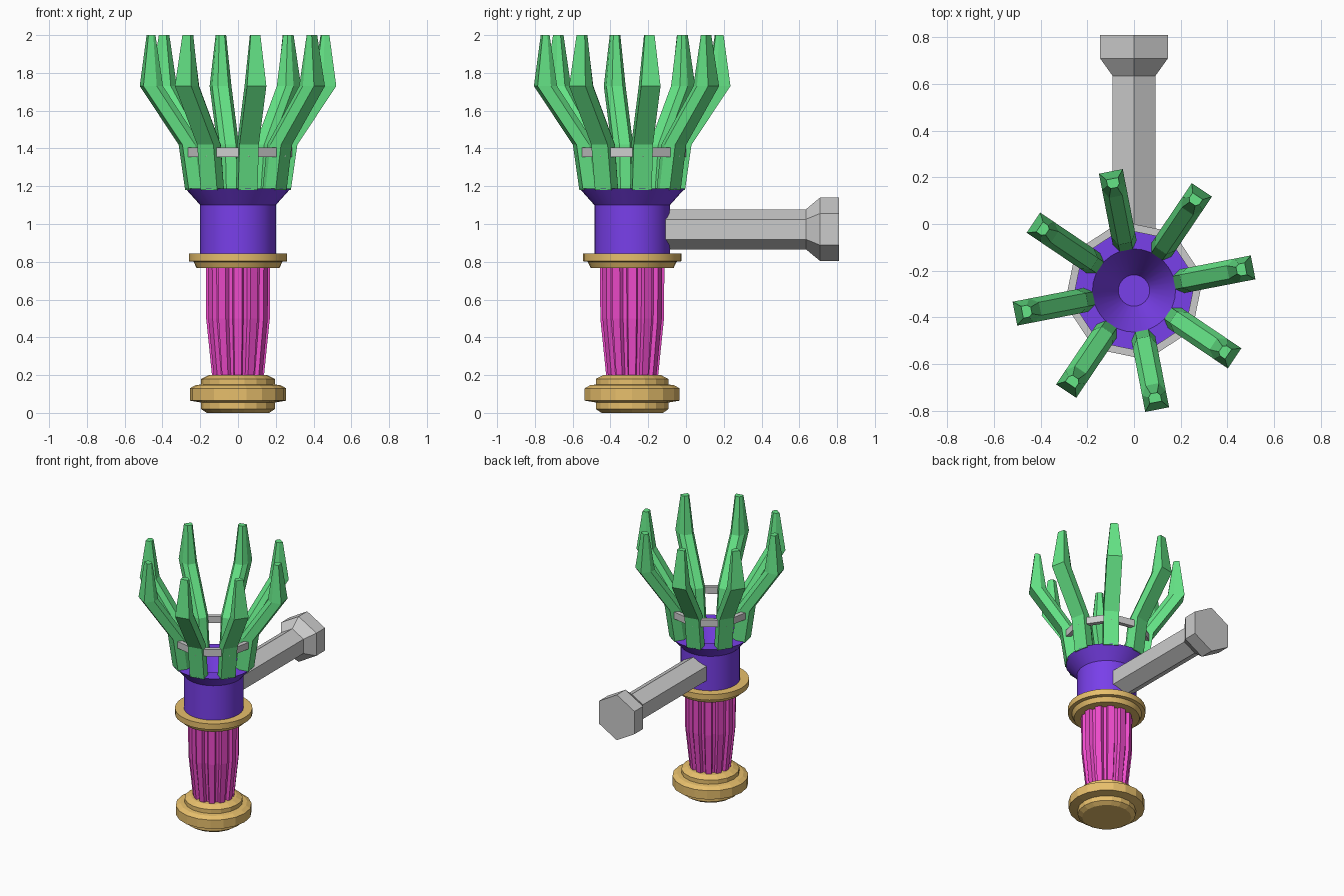
import bpy, bmesh
from math import sin, cos, pi, radians
from mathutils import Matrix, Vector

if "Cube" in bpy.data.objects:
    bpy.data.objects.remove(bpy.data.objects["Cube"])

AXIS_Y = -0.285


def material(name, rgb):
    m = bpy.data.materials.new(name)
    m.diffuse_color = (*rgb, 1)
    m.use_nodes = True
    m.node_tree.nodes["Principled BSDF"].inputs["Base Color"].default_value = m.diffuse_color
    return m


GOLD = material("gold", (0.80, 0.52, 0.15))
PINK = material("magenta", (0.86, 0.07, 0.60))
BLUE = material("blue", (0.19, 0.05, 0.82))
GREEN = material("green", (0.13, 0.78, 0.24))


def loft(name, rings, mat=None, matrix=Matrix(), closed=False, smooth=False):
    """Skin equal-length rings of points; cap the ends or close the loop."""
    bm = bmesh.new()
    rows = [[bm.verts.new(matrix @ Vector(p)) for p in ring] for ring in rings]
    n = len(rows[0])
    pairs = list(zip(rows, rows[1:]))
    if closed:
        pairs.append((rows[-1], rows[0]))
    else:
        bm.faces.new(rows[0][::-1])
        bm.faces.new(rows[-1])
    for a, b in pairs:
        for i in range(n):
            j = (i + 1) % n
            bm.faces.new((a[i], a[j], b[j], b[i]))
    bmesh.ops.recalc_face_normals(bm, faces=bm.faces)
    me = bpy.data.meshes.new(name)
    bm.to_mesh(me)
    bm.free()
    ob = bpy.data.objects.new(name, me)
    bpy.context.collection.objects.link(ob)
    if mat:
        me.materials.append(mat)
    if smooth:
        bpy.ops.object.select_all(action='DESELECT')
        ob.select_set(True)
        bpy.context.view_layer.objects.active = ob
        bpy.ops.object.shade_smooth_by_angle(angle=radians(25))
    return ob


def circle(r, z, n, start=0.0):
    return [(r * cos(start + 2 * pi * i / n), r * sin(start + 2 * pi * i / n), z)
            for i in range(n)]


def lathe(name, profile, n, mat=None, matrix=None, start=0.0, **kw):
    if matrix is None:
        matrix = Matrix.Translation((0, AXIS_Y, 0))
    return loft(name, [circle(r, z, n, start) for r, z in profile], mat, matrix, **kw)


# Stepped pommel at the bottom
lathe("pommel", [(0.165, 0), (0.195, 0.02), (0.195, 0.055), (0.255, 0.065),
                 (0.255, 0.13), (0.225, 0.147), (0.195, 0.15), (0.195, 0.18),
                 (0.155, 0.20)], 18, GOLD)


# Fluted grip: trapezoid ribs around a tapering column
def ribbed(r, z, ribs=12):
    pts = []
    for i in range(ribs):
        for frac, depth in ((0, 0), (0.5, 0), (0.62, 0.022), (0.88, 0.022)):
            a = 2 * pi * (i + frac - 0.25) / ribs
            pts.append(((r - depth) * cos(a), (r - depth) * sin(a), z))
    return pts


loft("grip", [ribbed(r, z) for r, z in ((0.138, 0.19), (0.17, 0.50), (0.172, 0.78))],
     PINK, Matrix.Translation((0, AXIS_Y, 0)))

# Collar above the grip
lathe("collar", [(0.22, 0.768), (0.235, 0.80), (0.26, 0.803), (0.26, 0.845), (0.19, 0.845)],
      32, GOLD, smooth=True)

# Flared cup with a funnel inside
lathe("cup", [(0.20, 0.84), (0.20, 1.10), (0.278, 1.187), (0.178, 1.187), (0.067, 0.98)],
      32, BLUE, smooth=True)


# Eight bent prongs, chamfered on the inner side, narrowing to the tip
def prong_section(inner, outer, z, w):
    mid = inner + 0.35 * (outer - inner)
    return [(outer, -w, z), (outer, w, z), (mid, w, z),
            (inner, 0.55 * w, z), (inner, -0.55 * w, z), (mid, -w, z)]


SPIN = radians(11)
for k in range(8):
    place = Matrix.Translation((0, AXIS_Y, 0)) @ Matrix.Rotation(SPIN + k * pi / 4, 4, 'Z')
    loft(f"prong_{k + 1}", [prong_section(0.175, 0.275, 1.18, 0.052),
                            prong_section(0.205, 0.31, 1.42, 0.052),
                            prong_section(0.41, 0.52, 1.73, 0.052),
                            prong_section(0.448, 0.488, 2.0, 0.026)], GREEN, place)

# Eight-sided band threaded through the prongs
lathe("band", [(0.268, 1.355), (0.302, 1.355), (0.302, 1.405), (0.268, 1.405)],
      8, start=SPIN, closed=True)

# Hexagonal side arm with a flared head, running backwards along +y
along_y = Matrix.Translation((0, 0, 0.972)) @ Matrix.Rotation(-pi / 2, 4, 'X')
lathe("side_arm", [(0.106, -0.125), (0.106, 0.635), (0.168, 0.71), (0.168, 0.81)],
      6, matrix=along_y, start=pi / 2)
